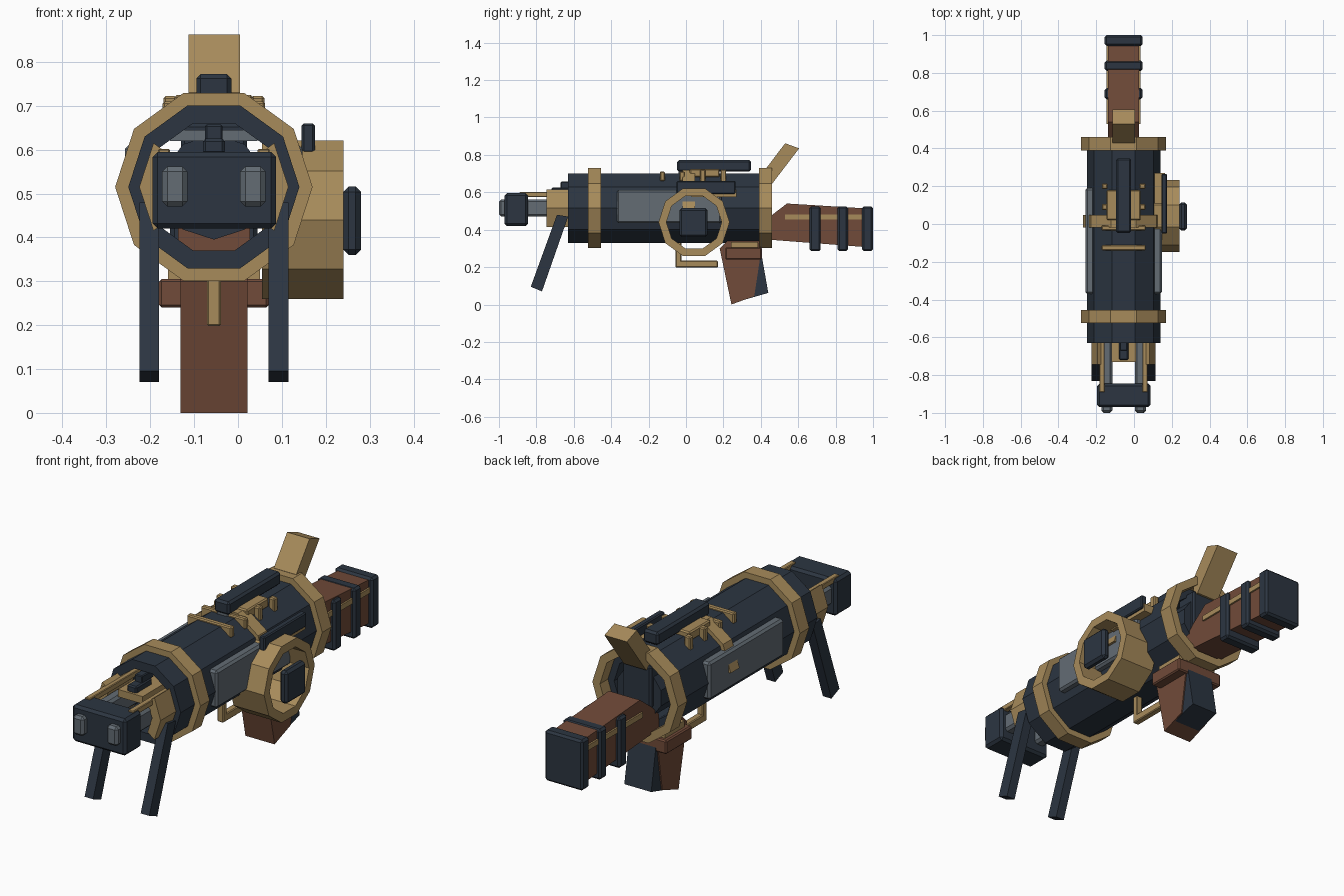
import bpy, bmesh, math
from mathutils import Vector

if "Cube" in bpy.data.objects:
    bpy.data.objects.remove(bpy.data.objects["Cube"], do_unlink=True)

CX, CZ = -0.055, 0.515   # barrel axis


def material(name, rgb):
    m = bpy.data.materials.new(name)
    m.use_nodes = True
    m.diffuse_color = (*rgb, 1)
    m.node_tree.nodes["Principled BSDF"].inputs["Base Color"].default_value = (*rgb, 1)
    return m


TAN = material("brass tan", (0.39, 0.26, 0.105))
DARK = material("dark blue steel", (0.025, 0.036, 0.053))
BROWN = material("brown wood", (0.165, 0.07, 0.041))
GREY = material("grey steel", (0.125, 0.15, 0.175))


def finish(name, bm, mat, bevel=0):
    bmesh.ops.recalc_face_normals(bm, faces=bm.faces)
    me = bpy.data.meshes.new(name)
    bm.to_mesh(me)
    bm.free()
    me.materials.append(mat)
    ob = bpy.data.objects.new(name, me)
    bpy.context.collection.objects.link(ob)
    if bevel:
        mod = ob.modifiers.new("bevel", "BEVEL")
        mod.width = bevel
        mod.segments = 1
    return ob


def box(name, x, y, z, mat, bevel=0):
    bm = bmesh.new()
    bmesh.ops.create_cube(bm, size=1)
    for v in bm.verts:
        v.co = Vector(r[0] + (c + 0.5) * (r[1] - r[0]) for c, r in zip(v.co, (x, y, z)))
    return finish(name, bm, mat, bevel)


def prism(name, x, profile, mat, bevel=0):
    """Side profile in (y, z) extruded across x."""
    bm = bmesh.new()
    face = bm.faces.new([bm.verts.new((x[0], y, z)) for y, z in profile])
    out = bmesh.ops.extrude_face_region(bm, geom=[face])["geom"]
    bmesh.ops.translate(bm, vec=(x[1] - x[0], 0, 0),
                        verts=[g for g in out if isinstance(g, bmesh.types.BMVert)])
    return finish(name, bm, mat, bevel)


def tube(name, axis, centre, outer, inner, span, mat, start=0, steps=10):
    """Ten-sided ring, or an arc of it, along the x or y axis."""
    bm = bmesh.new()
    closed = steps == 10
    rows = []
    for i in range(steps if closed else steps + 1):
        a = math.radians(start + 36 * i)
        row = []
        for r, s in ((outer, span[0]), (outer, span[1]), (inner, span[1]), (inner, span[0])):
            u, w = centre[0] + r * math.cos(a), centre[1] + r * math.sin(a)
            row.append(bm.verts.new((u, s, w) if axis == "y" else (s, u, w)))
        rows.append(row)
    for i in range(steps):
        a, b = rows[i], rows[(i + 1) % len(rows)]
        for k in range(4):
            n = (k + 1) % 4
            bm.faces.new((a[k], a[n], b[n], b[k]))
    if not closed:
        bm.faces.new(rows[0])
        bm.faces.new(rows[-1])
    return finish(name, bm, mat)


def mirrored(x):
    """The x range and its twin across the barrel axis."""
    return (("left", x), ("right", (2 * CX - x[1], 2 * CX - x[0])))


# Barrel, collars and clamp
AXIS = (CX, CZ)
tube("barrel", "y", AXIS, 0.195, 0.1525, (-0.63, 0.4), DARK)
tube("front_collar", "y", AXIS, 0.225, 0.19, (-0.525, -0.455), TAN)
tube("rear_collar", "y", AXIS, 0.225, 0.185, (0.39, 0.46), TAN)
tube("middle_clamp", "y", AXIS, 0.214, 0.19, (-0.018, 0.048), TAN, 0, 5)
tube("barrel_plug", "y", AXIS, 0.12, 0.001, (0.3, 0.43), DARK, 18)
box("rear_block", (-0.13, 0.02), (0.34, 0.45), (0.46, 0.66), DARK, 0.008)

# Muzzle
tube("muzzle_cheek_left", "y", AXIS, 0.17, 0.125, (-0.745, -0.55), TAN, -36, 2)
tube("muzzle_cheek_right", "y", AXIS, 0.17, 0.125, (-0.745, -0.55), TAN, 144, 2)
box("muzzle_head", (-0.195, 0.087), (-0.97, -0.845), (0.42, 0.595), DARK, 0.012)
box("muzzle_bridge", (-0.12, 0.01), (-0.73, -0.5), (0.56, 0.595), TAN)
box("muzzle_catch_low", (-0.08, -0.03), (-0.72, -0.6), (0.59, 0.625), DARK, 0.006)
box("muzzle_catch_high", (-0.075, -0.035), (-0.67, -0.58), (0.62, 0.657), DARK, 0.004)
for side, x in mirrored((0.005, 0.063)):
    box("muzzle_rod_" + side, x, (-1.0, -0.5), (0.47, 0.562), GREY, 0.012)
for side, x in mirrored((0.045, 0.072)):
    box("muzzle_rail_" + side, x, (-0.89, -0.5), (0.575, 0.602), TAN, 0.003)
for side, x in mirrored((0.07, 0.115)):
    prism("bipod_leg_" + side, x,
          [(-0.69, 0.48), (-0.63, 0.47), (-0.77, 0.07), (-0.83, 0.095)], DARK)

# Side panels
for side, x in mirrored((0.09, 0.147)):
    box("side_panel_" + side, x, (-0.37, 0.19), (0.435, 0.612), GREY, 0.01)

# Side drum
tube("drum", "x", (0.043, 0.44), 0.19, 0.148, (0.055, 0.24), TAN)
box("drum_cap", (0.24, 0.28), (-0.035, 0.115), (0.36, 0.516), DARK, 0.012)
box("drum_lever", (0.145, 0.175), (-0.05, 0.265), (0.592, 0.66), DARK, 0.005)
box("drum_lever_bracket", (0.1, 0.165), (0.03, 0.27), (0.575, 0.615), TAN)

# Top sight and fittings
box("sight_rail", (-0.095, -0.015), (-0.048, 0.348), (0.71, 0.772), DARK, 0.01)
box("sight_foot", (-0.085, -0.025), (-0.04, 0.17), (0.68, 0.73), GREY, 0.004)
box("sight_mount", (-0.145, 0.035), (0.02, 0.18), (0.68, 0.725), TAN, 0.006)
box("inner_plate", (-0.155, 0.045), (-0.1, 0.2), (0.62, 0.645), GREY)
for y in (-0.14, -0.035):
    box("top_strap", (-0.172, 0.062), (y, y + 0.028), (0.66, 0.71), TAN, 0.005)
for y in (0.075, 0.185):
    for side, x in mirrored((0.03, 0.06)):
        box("clamp_stud_" + side, x, (y, y + 0.03), (0.65, 0.722), TAN, 0.005)

# Slanted rear sight
prism("rear_sight", (-0.113, 0.005),
      [(0.43, 0.73), (0.53, 0.862), (0.605, 0.835), (0.46, 0.645), (0.43, 0.645)], TAN)

# Stock
prism("stock", (-0.137, 0.027),
      [(0.4, 0.35), (0.4, 0.42), (0.455, 0.475), (0.54, 0.54), (0.99, 0.512), (0.99, 0.305)],
      BROWN)
for y, w in ((0.66, 0.06), (0.81, 0.055), (0.942, 0.058)):
    box("stock_band", (-0.155, 0.045), (y, y + w), (0.285, 0.525), DARK, 0.01)
box("stock_stripe", (-0.145, 0.035), (0.53, 0.95), (0.455, 0.48), TAN)

# Grip
prism("grip", (-0.131, 0.022),
      [(0.18, 0.3), (0.22, 0.34), (0.41, 0.34), (0.365, 0.045), (0.243, 0.0)], BROWN)
prism("grip_back", (-0.125, 0.016),
      [(0.35, 0.29), (0.405, 0.26), (0.44, 0.062), (0.31, 0.025)], DARK)
box("grip_collar", (-0.18, 0.07), (0.21, 0.405), (0.24, 0.305), BROWN, 0.006)
box("grip_trim", (-0.16, 0.05), (0.24, 0.385), (0.3, 0.335), TAN)

# Trigger guard
box("guard_bar", (-0.071, -0.039), (-0.055, 0.17), (0.198, 0.235), TAN, 0.004)
box("guard_post", (-0.071, -0.039), (-0.055, -0.025), (0.2, 0.345), TAN, 0.004)
